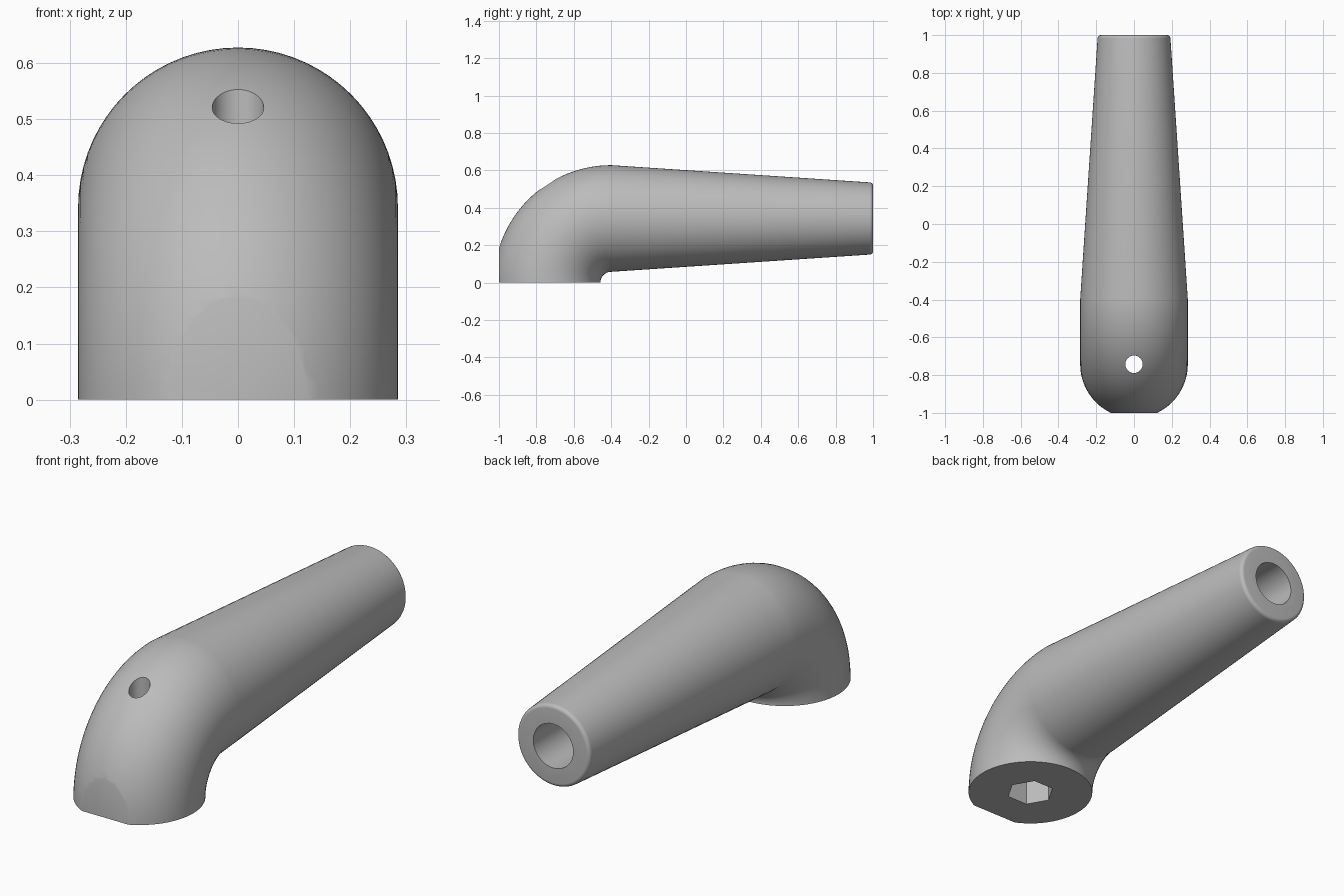
import bpy, bmesh
from math import sin, cos, pi, radians
from mathutils import Vector, Matrix

cube = bpy.data.objects.get("Cube")
if cube:
    bpy.data.objects.remove(cube, do_unlink=True)

SIDES = 72
BEND = 0.3425        # bend radius of the elbow, also the height of the arm axis
RADIUS = 0.285
PIVOT_Y = -0.4
BASE_Y = PIVOT_Y - BEND
TIP_RADIUS, FILLET = 0.193, 0.018

grey = bpy.data.materials.new("grey")
grey.use_nodes = True
colour = (0.5, 0.5, 0.5, 1)
grey.diffuse_color = colour
grey.node_tree.nodes["Principled BSDF"].inputs["Base Color"].default_value = colour


def ring(bm, centre, up, radius):
    """Circle of vertices spanned by the x axis and the given up direction."""
    return [bm.verts.new(centre + radius * (cos(a) * Vector((1, 0, 0)) + sin(a) * up))
            for a in (2 * pi * i / SIDES for i in range(SIDES))]


def add_object(name, bm):
    bmesh.ops.recalc_face_normals(bm, faces=bm.faces)
    mesh = bpy.data.meshes.new(name)
    bm.to_mesh(mesh)
    bm.free()
    mesh.materials.append(grey)
    obj = bpy.data.objects.new(name, mesh)
    bpy.context.collection.objects.link(obj)
    return obj


def cylinder_cutter(name, sides, radius, start, end):
    bm = bmesh.new()
    axis = Vector(end) - Vector(start)
    place = Matrix.Translation((Vector(start) + Vector(end)) / 2)
    turn = axis.to_track_quat('Z', 'Y').to_matrix().to_4x4()
    spin = Matrix.Rotation(pi / 2, 4, 'Z')
    bmesh.ops.create_cone(bm, cap_ends=True, segments=sides, radius1=radius,
                          radius2=radius, depth=axis.length, matrix=place @ turn @ spin)
    return add_object(name, bm)


# Handle body: quarter-bend elbow running into a tapered arm with a rounded tip
bm = bmesh.new()
rings = []
for i in range(33):
    a = radians(90) * i / 32
    out = Vector((0, -cos(a), sin(a)))
    rings.append(ring(bm, Vector((0, PIVOT_Y, 0)) + BEND * out, out, RADIUS))
for i in range(7):
    a = radians(90) * i / 6
    centre = Vector((0, 1 - FILLET + FILLET * sin(a), BEND))
    rings.append(ring(bm, centre, Vector((0, 0, 1)), TIP_RADIUS - FILLET + FILLET * cos(a)))
for low, high in zip(rings, rings[1:]):
    for i in range(SIDES):
        j = (i + 1) % SIDES
        bm.faces.new((low[i], low[j], high[j], high[i]))
bm.faces.new(rings[0])
bm.faces.new(rings[-1])

# Flat on the front of the base
bmesh.ops.recalc_face_normals(bm, faces=bm.faces)
cut = bmesh.ops.bisect_plane(bm, geom=bm.verts[:] + bm.edges[:] + bm.faces[:],
                             plane_co=(0, -1, 0), plane_no=(0, -1, 0), clear_outer=True)
edges = [e for e in cut["geom_cut"] if isinstance(e, bmesh.types.BMEdge)]
edges += [e for e in bm.edges if e.is_boundary and e not in edges]
bmesh.ops.holes_fill(bm, edges=edges, sides=0)
handle = add_object("handle", bm)

# Openings: tip bore, vertical through hole and hexagonal socket underneath
cutters = [
    cylinder_cutter("tip_bore_cutter", 32, 0.105, (0, 0.2, BEND), (0, 1.1, BEND)),
    cylinder_cutter("through_hole_cutter", 32, 0.046, (0, BASE_Y, -0.1), (0, BASE_Y, 0.8)),
    cylinder_cutter("hex_socket_cutter", 6, 0.108, (0, BASE_Y, -0.2), (0, BASE_Y, 0.22)),
]
# Turn the socket so two corners point sideways
socket = cutters[-1].data
if max(v.co.x for v in socket.vertices) < 0.1:
    pivot = Matrix.Translation((0, BASE_Y, 0))
    socket.transform(pivot @ Matrix.Rotation(radians(30), 4, 'Z') @ pivot.inverted())

bpy.ops.object.select_all(action='DESELECT')
bpy.context.view_layer.objects.active = handle
handle.select_set(True)
for cutter in cutters:
    mod = handle.modifiers.new(cutter.name, 'BOOLEAN')
    mod.operation = 'DIFFERENCE'
    mod.solver = 'EXACT'
    mod.object = cutter
    bpy.ops.object.modifier_apply(modifier=mod.name)
    bpy.data.objects.remove(cutter, do_unlink=True)

bpy.ops.object.shade_smooth_by_angle(angle=radians(30))
